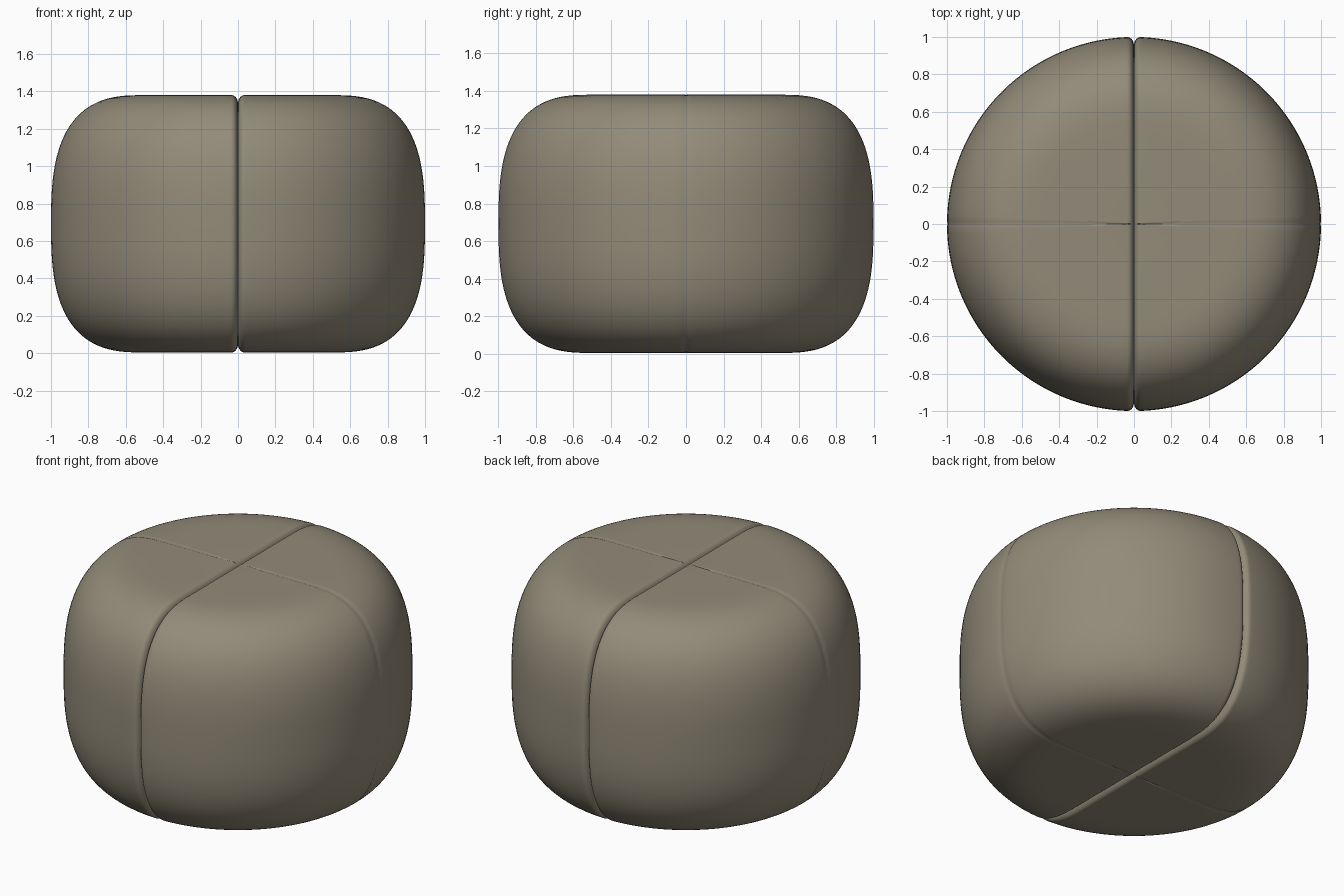
import bpy, bmesh, math
from mathutils import Vector

if "Cube" in bpy.data.objects:
    bpy.data.objects.remove(bpy.data.objects["Cube"])

MID, HALF = 0.692, 0.688      # mid height and half height
SEAM_W, SEAM_D = 0.035, 0.045  # half width and depth of the main seam

# Rounded pouf profile: flat top, superellipse shoulder, mirrored below
upper = [(0.0, HALF), (0.25, HALF)]
N, E = 28, 2.8
for i in range(N + 1):
    t = math.pi / 2 * i / N
    upper.append((0.5 + 0.5 * math.sin(t) ** (2 / E),
                  HALF * max(math.cos(t), 0.0) ** (2 / E) if i < N else 0.0))
profile = upper + [(r, -z) for r, z in reversed(upper[:-1])]

# Lathe the profile
bm = bmesh.new()
vs = [bm.verts.new((r, 0, MID + z)) for r, z in profile]
es = [bm.edges.new(p) for p in zip(vs, vs[1:])]
bmesh.ops.spin(bm, geom=vs + es, axis=(0, 0, 1), cent=(0, 0, 0),
               angle=2 * math.pi, steps=128, use_duplicate=False)
bmesh.ops.remove_doubles(bm, verts=bm.verts[:], dist=1e-4)


def cut(co, no, clear=False):
    bmesh.ops.bisect_plane(bm, geom=bm.verts[:] + bm.edges[:] + bm.faces[:],
                           plane_co=co, plane_no=no, clear_inner=clear, dist=1e-4)


# Keep the right half and roll its rim inward to form the main seam
cut((SEAM_W, 0, 0), (1, 0, 0), True)
rim = [e for e in bm.edges if e.is_boundary]
steps, prev = 7, 0.0
for i in range(1, steps + 1):
    a = math.pi / 2 * i / steps
    d = SEAM_D * (1 - math.cos(a))
    ky, kz = (1 - d) / (1 - prev), (1 - d / HALF) / (1 - prev / HALF)
    prev = d
    ext = bmesh.ops.extrude_edge_only(bm, edges=rim)["geom"]
    for v in (g for g in ext if isinstance(g, bmesh.types.BMVert)):
        v.co = Vector((SEAM_W * (1 - math.sin(a)) if i < steps else 0.0,
                       v.co.y * ky, MID + (v.co.z - MID) * kz))
    rim = [g for g in ext if isinstance(g, bmesh.types.BMEdge) and g.is_boundary]

# Faint cross seam along y = 0
for y in (-0.012, 0, 0.012):
    cut((0, y, 0), (0, 1, 0))
bmesh.ops.recalc_face_normals(bm, faces=bm.faces[:])
side = max(bm.faces, key=lambda f: f.calc_center_median().x)
if side.normal.x < 0:
    bmesh.ops.reverse_faces(bm, faces=bm.faces[:])
bm.normal_update()
for v in [v for v in bm.verts if abs(v.co.y) < 1e-4 and v.co.x > 0.02]:
    v.co -= v.normal * 0.004

mesh = bpy.data.meshes.new("pouf_cushion")
bm.to_mesh(mesh)
bm.free()
pouf = bpy.data.objects.new("pouf_cushion", mesh)
bpy.context.collection.objects.link(pouf)

# Upholstery colour
mat = bpy.data.materials.new("taupe fabric")
mat.diffuse_color = (0.292, 0.259, 0.192, 1)
mat.use_nodes = True
mat.node_tree.nodes["Principled BSDF"].inputs["Base Color"].default_value = mat.diffuse_color
mesh.materials.append(mat)

# Smooth shading, then mirror for the left half
bpy.context.view_layer.objects.active = pouf
pouf.select_set(True)
bpy.ops.object.shade_smooth_by_angle(angle=math.radians(40))
mirror = pouf.modifiers.new("left_half", 'MIRROR')
mirror.use_axis[0] = True
mirror.merge_threshold = 0.0005
